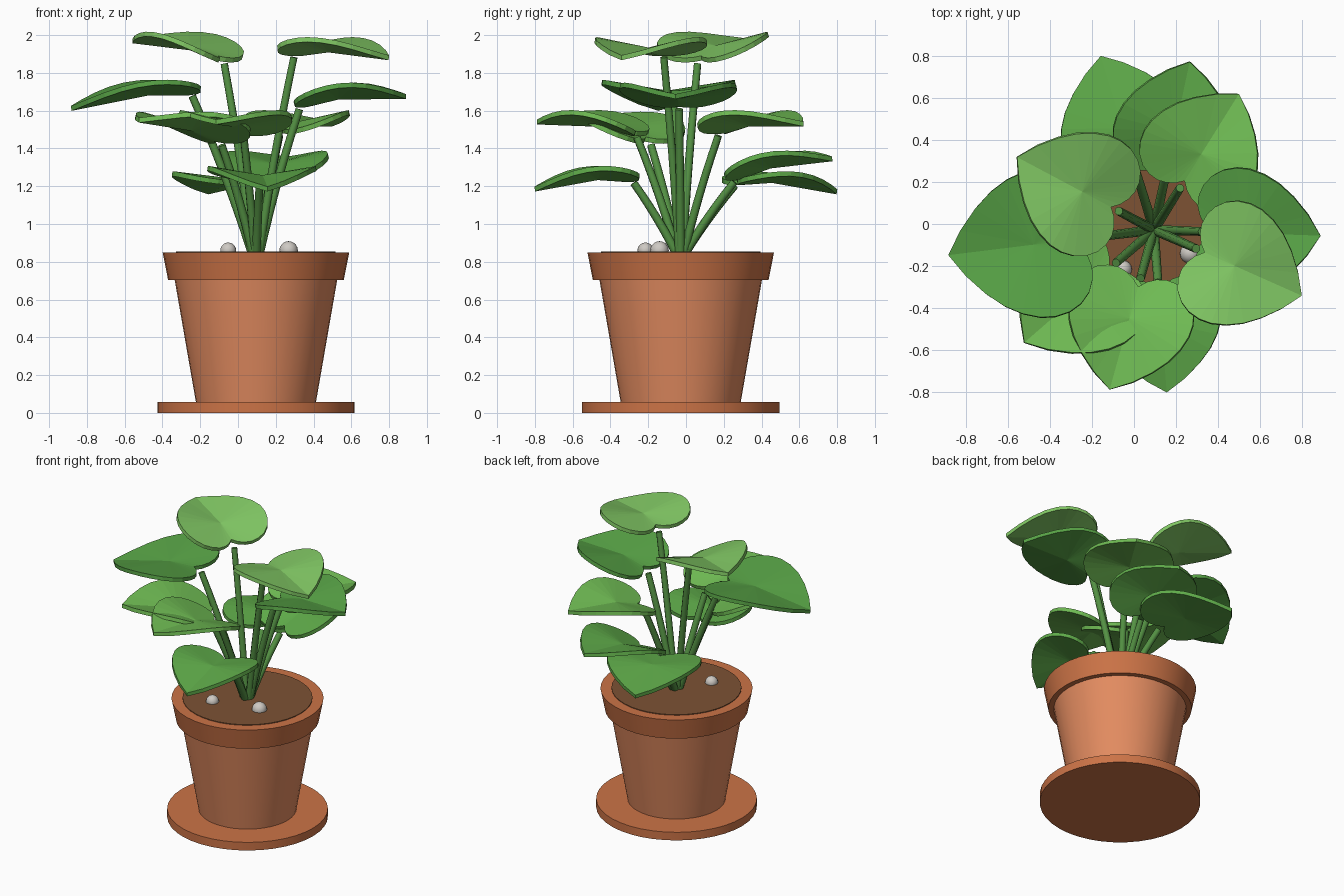
import bpy, bmesh, math
from mathutils import Vector

if "Cube" in bpy.data.objects:
    bpy.data.objects.remove(bpy.data.objects["Cube"])

CX, CY = 0.095, -0.028   # pot axis


def material(name, rgb):
    m = bpy.data.materials.new(name)
    m.diffuse_color = (*rgb, 1)
    m.use_nodes = True
    m.node_tree.nodes["Principled BSDF"].inputs["Base Color"].default_value = m.diffuse_color
    return m


CLAY = material("clay", (0.77, 0.262, 0.118))
CLAY_DARK = material("clay_dark", (0.60, 0.172, 0.062))
SOIL = material("soil", (0.205, 0.085, 0.034))
STONE = material("stone", (0.62, 0.59, 0.55))
STEM = material("stem_green", (0.09, 0.29, 0.058))
LEAF_DARK = material("leaf_dark", (0.095, 0.36, 0.06))
LEAF_LOW = material("leaf_low", (0.115, 0.41, 0.068))
LEAF_MID = material("leaf_mid", (0.16, 0.50, 0.088))
LEAF_LIGHT = material("leaf_light", (0.215, 0.565, 0.125))


def add_mesh(name, bm, mat, smooth=True):
    bmesh.ops.recalc_face_normals(bm, faces=bm.faces)
    me = bpy.data.meshes.new(name)
    bm.to_mesh(me)
    bm.free()
    ob = bpy.data.objects.new(name, me)
    bpy.context.collection.objects.link(ob)
    me.materials.append(mat)
    if smooth:
        bpy.ops.object.select_all(action='DESELECT')
        ob.select_set(True)
        bpy.context.view_layer.objects.active = ob
        bpy.ops.object.shade_smooth_by_angle(angle=math.radians(35))
    return ob


def lathe(name, profile, mat, n=40):
    """Solid of revolution about the pot axis, capped top and bottom."""
    bm = bmesh.new()
    rings = [[bm.verts.new((CX + r * math.cos(2 * math.pi * i / n),
                            CY + r * math.sin(2 * math.pi * i / n), z))
              for i in range(n)] for r, z in profile]
    for a, b in zip(rings, rings[1:]):
        for i in range(n):
            j = (i + 1) % n
            bm.faces.new((a[i], a[j], b[j], b[i]))
    bm.faces.new(rings[0])
    bm.faces.new(rings[-1])
    return add_mesh(name, bm, mat)


# Pot, saucer and soil
lathe("saucer", [(0.522, 0), (0.522, 0.058)], CLAY_DARK)
lathe("pot_body", [(0.318, 0.058), (0.433, 0.72)], CLAY)
lathe("pot_rim", [(0.465, 0.703), (0.494, 0.85)], CLAY_DARK)
lathe("soil", [(0.422, 0.80), (0.422, 0.855)], SOIL)

# Stones on the soil
for i, (x, y, r) in enumerate([(-0.052, -0.215, 0.042), (0.268, -0.14, 0.049)]):
    bm = bmesh.new()
    bmesh.ops.create_uvsphere(bm, u_segments=16, v_segments=10, radius=r)
    bmesh.ops.translate(bm, verts=bm.verts, vec=(x, y, 0.86))
    add_mesh(f"stone_{i + 1}", bm, STONE)

# Half outline of a heart-shaped leaf: along the midrib, sideways
HALF = [(0.045, 0), (0.012, 0.035), (-0.01, 0.075), (-0.022, 0.12), (-0.018, 0.17),
        (0.002, 0.22), (0.04, 0.262), (0.09, 0.29), (0.15, 0.302), (0.21, 0.298),
        (0.28, 0.275), (0.35, 0.235), (0.42, 0.175), (0.49, 0.095), (0.55, 0)]
ARCH = 0.035


def leaf(name, az, reach, z0, z1, length, fold, mat):
    """Folded, arched heart leaf pointing outwards from the pot axis."""
    s = length / 0.55
    d = Vector((math.cos(az), math.sin(az), 0))
    n = Vector((-d.y, d.x, 0))
    bm = bmesh.new()

    def vert(u, v):
        p = Vector((CX, CY, 0)) + d * (reach + u * s) + n * (v * s)
        t = u / 0.55
        p.z = (z0 + (z1 - z0) * t + ARCH * math.sin(math.pi * t)
               + 0.65 * fold * (abs(v) / 0.3) ** 1.2)
        return bm.verts.new(p)

    mid = vert(0.2, 0)
    loop = [vert(u, v) for u, v in HALF] + [vert(u, -v) for u, v in HALF[-2:0:-1]]
    for a, b in zip(loop, loop[1:] + loop[:1]):
        bm.faces.new((mid, a, b))
    ob = add_mesh(name, bm, mat, smooth=False)
    mod = ob.modifiers.new("thickness", 'SOLIDIFY')
    mod.thickness = 0.026
    mod.offset = 0


def stem(name, az, reach, z):
    """Tapered round stalk, slightly curving outwards."""
    d = Vector((math.cos(az), math.sin(az), 0))
    o = Vector((CX, CY, 0))
    p0 = o + d * 0.015 + Vector((0, 0, 0.83))
    p2 = o + d * reach + Vector((0, 0, z))
    p1 = o + d * (reach * 0.46) + Vector((0, 0, 0.83 + (z - 0.83) * 0.51))
    cu = bpy.data.curves.new(name, 'CURVE')
    cu.dimensions = '3D'
    cu.bevel_depth = 0.0215
    cu.bevel_resolution = 2
    cu.use_fill_caps = True
    sp = cu.splines.new('POLY')
    sp.points.add(6)
    for i, pt in enumerate(sp.points):
        t = i / 6
        p = p0 * (1 - t) ** 2 + p1 * 2 * t * (1 - t) + p2 * t * t
        pt.co = (*p, 1)
        pt.radius = 1.1 - 0.15 * t
    cu.materials.append(STEM)
    ob = bpy.data.objects.new(name, cu)
    bpy.context.collection.objects.link(ob)


# Azimuth, stem reach, base height, tip height, length, fold, colour
LEAVES = [
    (152, 0.19, 1.86, 1.97, 0.55, 0.09, LEAF_LIGHT),
    (-24, 0.22, 1.895, 1.88, 0.55, 0.085, LEAF_LIGHT),
    (187, 0.34, 1.69, 1.612, 0.645, 0.085, LEAF_DARK),
    (-2, 0.23, 1.62, 1.675, 0.565, 0.09, LEAF_DARK),
    (58, 0.235, 1.48, 1.53, 0.53, 0.085, LEAF_MID),
    (254.5, 0.24, 1.47, 1.54, 0.55, 0.085, LEAF_MID),
    (221, 0.24, 1.43, 1.55, 0.58, 0.09, LEAF_MID),
    (78, 0.29, 1.235, 1.345, 0.53, 0.08, LEAF_LOW),
    (107, 0.30, 1.215, 1.17, 0.565, 0.055, LEAF_LOW),
    (-85.5, 0.25, 1.23, 1.185, 0.525, 0.075, LEAF_LOW),
]
for i, (az, reach, z0, z1, length, fold, mat) in enumerate(LEAVES, 1):
    a = math.radians(az)
    stem(f"stem_{i}", a, reach, z0 - 0.012)
    leaf(f"leaf_{i}", a, reach, z0, z1, length, fold, mat)
